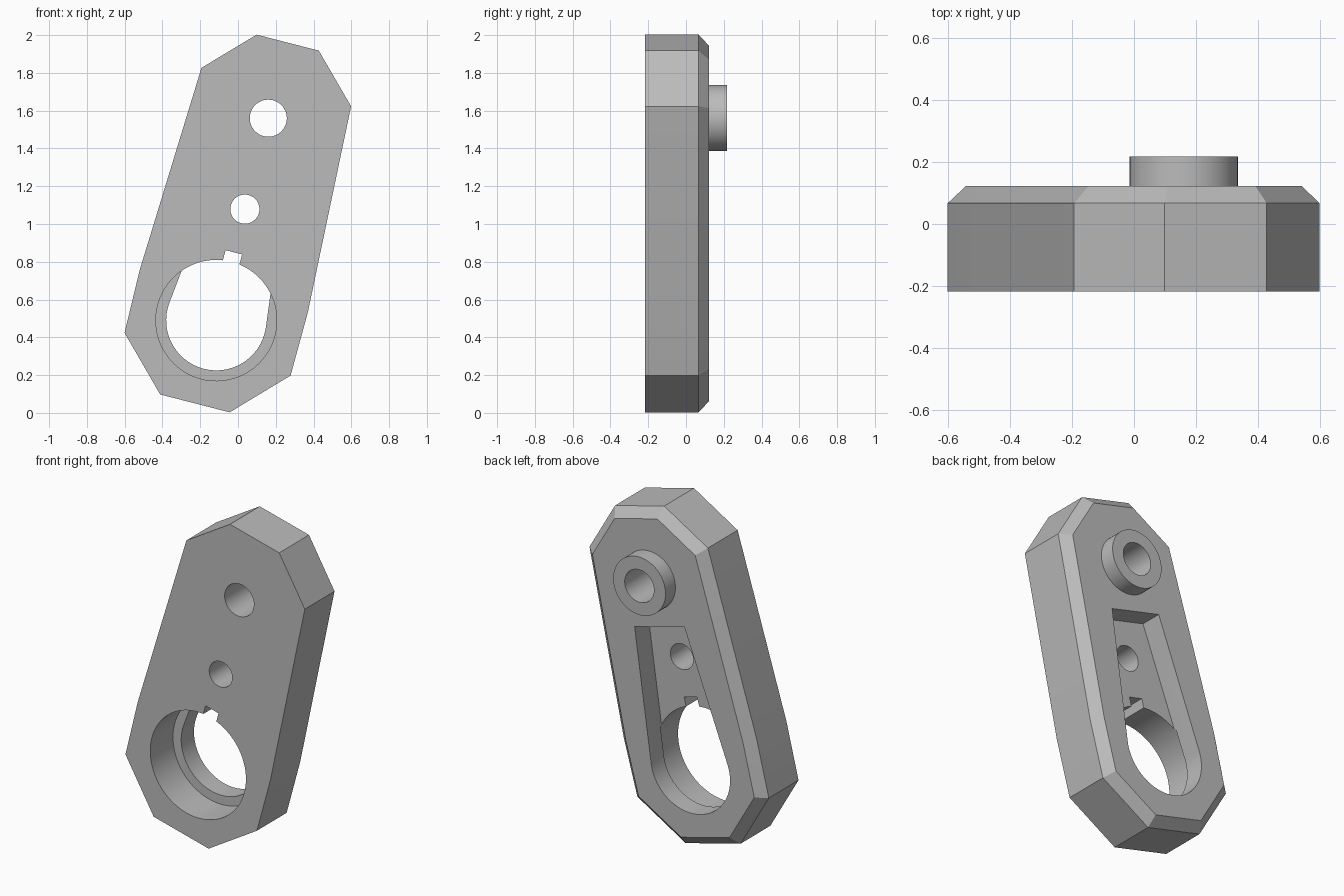
import bpy
import bmesh
from math import sin, cos, pi, radians
from mathutils import Vector

cube = bpy.data.objects.get("Cube")
if cube:
    bpy.data.objects.remove(cube, do_unlink=True)

# Tilted frame of the arm: origin at the large bore, "along" runs up the arm
ORIGIN = Vector((-0.115, 0, 0.49))
ALONG = Vector((0.249, 0, 0.968)).normalized()
ACROSS = Vector((ALONG.z, 0, -ALONG.x))
FRONT, BACK, BOSS_END = -0.217, 0.122, 0.217
CHAMFER = 0.055

grey = bpy.data.materials.new("light grey")
grey.use_nodes = True
colour = (0.5, 0.5, 0.5, 1)
grey.diffuse_color = colour
grey.node_tree.nodes["Principled BSDF"].inputs["Base Color"].default_value = colour


def arc(radius, start, end, steps, centre=0.0):
    """Points of an arc about a point on the arm's axis."""
    angles = [start + (end - start) * i / steps for i in range(steps + 1)]
    return [(radius * cos(a), centre + radius * sin(a)) for a in angles]


def circle(radius, centre=0.0, steps=64):
    return arc(radius, 0, 2 * pi, steps, centre)[:-1]


def mirrored(half):
    return half + [(-u, v) for u, v in reversed(half)]


def prism(name, profile, y0, y1, chamfer=0.0):
    """Extrude an (across, along) profile from y0 to y1, chamfering the back rim."""
    bm = bmesh.new()
    verts = [bm.verts.new(ORIGIN + ACROSS * u + ALONG * v + Vector((0, y0, 0)))
             for u, v in profile]
    face = bm.faces.new(verts)
    result = bmesh.ops.extrude_face_region(bm, geom=[face], use_keep_orig=True)
    moved = [g for g in result["geom"] if isinstance(g, bmesh.types.BMVert)]
    cap = [g for g in result["geom"] if isinstance(g, bmesh.types.BMFace)]
    bmesh.ops.translate(bm, verts=moved, vec=(0, y1 - chamfer - y0, 0))
    bmesh.ops.recalc_face_normals(bm, faces=bm.faces[:])
    if chamfer:
        bmesh.ops.inset_region(bm, faces=cap, thickness=chamfer, use_even_offset=True)
        bmesh.ops.translate(bm, verts=cap[0].verts[:], vec=(0, chamfer, 0))
        bmesh.ops.recalc_face_normals(bm, faces=bm.faces[:])
    mesh = bpy.data.meshes.new(name)
    bm.to_mesh(mesh)
    bm.free()
    mesh.materials.append(grey)
    ob = bpy.data.objects.new(name, mesh)
    bpy.context.collection.objects.link(ob)
    return ob


def combine(target, tool, operation):
    mod = target.modifiers.new(tool.name, "BOOLEAN")
    mod.operation = operation
    mod.solver = "EXACT"
    mod.object = tool
    bpy.context.view_layer.update()
    bpy.context.view_layer.objects.active = target
    bpy.ops.object.modifier_apply(modifier=mod.name)
    bpy.data.objects.remove(tool, do_unlink=True)


# Arm plate with clipped corners
outline = mirrored([(0.17, 1.518), (0.409, 1.275), (0.459, 0.16),
                    (0.454, -0.185), (0.19, -0.454)])
arm = prism("arm_plate", outline, FRONT, BACK, CHAMFER)

# Raised boss on the back
PIVOT = 1.105
combine(arm, prism("pivot_boss", circle(0.175, PIVOT), 0.05, BOSS_END), "UNION")

# Tapered pocket in the back, rounded at its lower end
tangent = radians(6.5)
pocket = [(-0.172, 0.831), (0.172, 0.831)] + arc(0.265, tangent, -pi - tangent, 48)
combine(arm, prism("back_pocket", pocket, -0.012, 0.4), "DIFFERENCE")

# Large bore from the front, leaving a ledge at the pocket
combine(arm, prism("front_bore", circle(0.32, steps=96), -0.4, 0.0), "DIFFERENCE")

# Keyway above the bore
keyway = mirrored([(0.045, 0.2), (0.045, 0.372)])
combine(arm, prism("keyway", keyway, -0.4, 0.003), "DIFFERENCE")

# Through holes
for name, radius, along in (("pivot_hole", 0.098, PIVOT), ("pin_hole", 0.077, 0.608)):
    combine(arm, prism(name, circle(radius, along), -0.4, 0.4), "DIFFERENCE")

# Smooth round walls, sharp edges kept
bpy.ops.object.select_all(action="DESELECT")
arm.select_set(True)
bpy.context.view_layer.objects.active = arm
bpy.ops.object.shade_smooth_by_angle(angle=radians(25))
